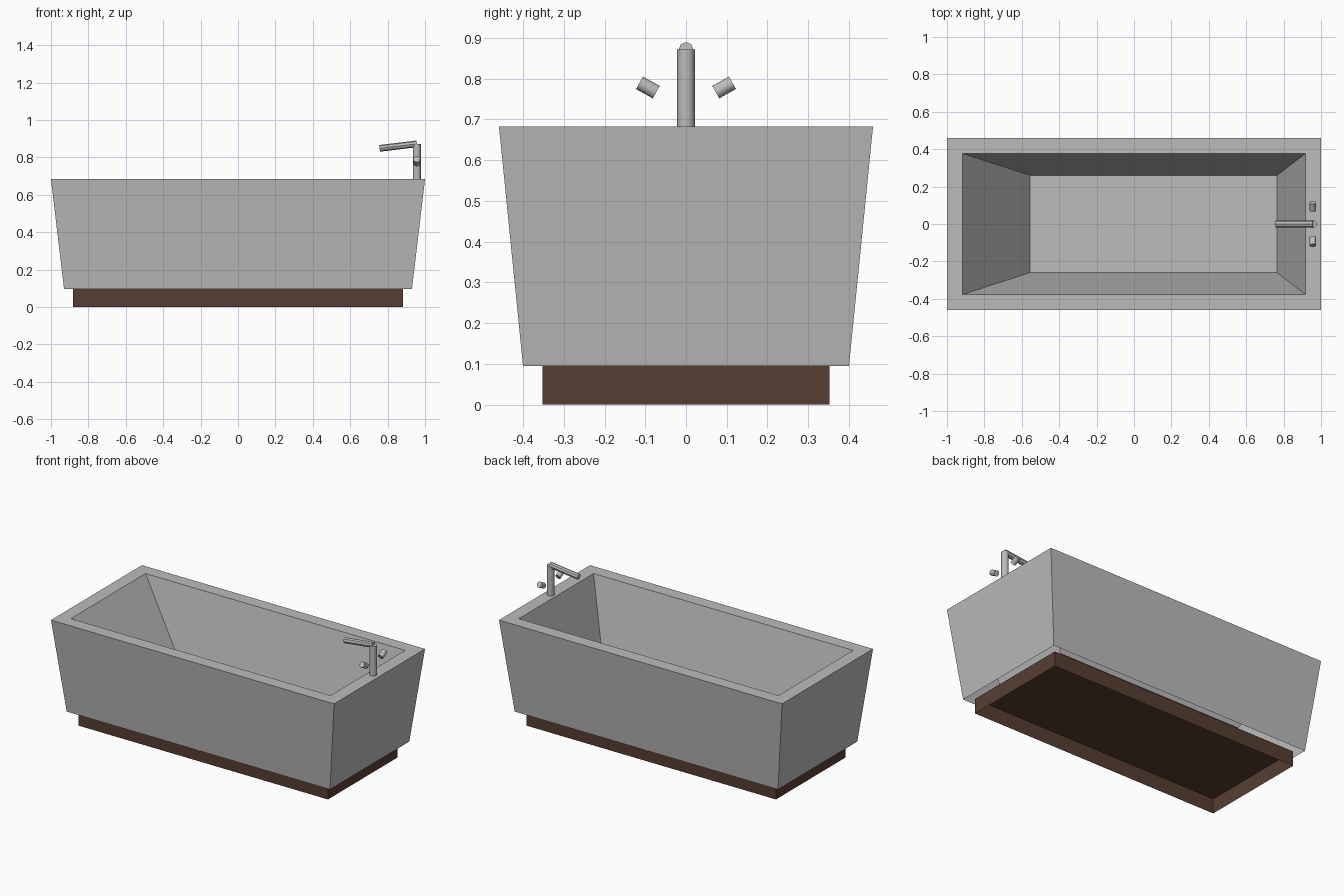
import bpy, bmesh, math
from mathutils import Vector

if "Cube" in bpy.data.objects:
    bpy.data.objects.remove(bpy.data.objects["Cube"])


def material(name, rgb):
    m = bpy.data.materials.new(name)
    m.diffuse_color = (*rgb, 1)
    m.use_nodes = True
    m.node_tree.nodes["Principled BSDF"].inputs["Base Color"].default_value = m.diffuse_color
    return m


ENAMEL = material("light grey enamel", (0.50, 0.50, 0.50))
WOOD = material("dark brown wood", (0.093, 0.048, 0.031))
METAL = material("grey metal", (0.50, 0.50, 0.50))


def add_object(name, bm, mat):
    me = bpy.data.meshes.new(name)
    bm.to_mesh(me)
    bm.free()
    me.materials.append(mat)
    ob = bpy.data.objects.new(name, me)
    bpy.context.collection.objects.link(ob)
    return ob


def ring_shell(name, rings, mat):
    """Skin rectangular rings (x0, x1, half_y, z) and cap the last one."""
    bm = bmesh.new()
    loops = [[bm.verts.new(p) for p in
              ((x0, -y, z), (x1, -y, z), (x1, y, z), (x0, y, z))]
             for x0, x1, y, z in rings]
    for a, b in zip(loops, loops[1:]):
        for i in range(4):
            j = (i + 1) % 4
            bm.faces.new((a[i], a[j], b[j], b[i]))
    bm.faces.new(loops[-1])
    return add_object(name, bm, mat)


def rod(name, p0, p1, radius, sides, mat, smooth=True):
    """Capped cylinder between two points."""
    p0, p1 = Vector(p0), Vector(p1)
    d = p1 - p0
    bm = bmesh.new()
    bmesh.ops.create_cone(bm, cap_ends=True, segments=sides, radius1=radius,
                          radius2=radius, depth=d.length)
    ob = add_object(name, bm, mat)
    ob.location = (p0 + p1) / 2
    ob.rotation_mode = 'QUATERNION'
    ob.rotation_quaternion = d.to_track_quat('Z', 'Y')
    if smooth:
        bpy.ops.object.select_all(action='DESELECT')
        ob.select_set(True)
        bpy.context.view_layer.objects.active = ob
        bpy.ops.object.shade_smooth_by_angle(angle=math.radians(40))
    return ob


TOP, LOW, FLOOR = 0.683, 0.095, 0.167

# tub: outer walls, rim, sloping inner walls, floor (open underneath)
ring_shell("tub", [(-0.93, 0.93, 0.40, LOW),
                   (-1.0, 1.0, 0.459, TOP),
                   (-0.917, 0.917, 0.377, TOP),
                   (-0.555, 0.765, 0.26, FLOOR)], ENAMEL)

# plinth: hollow box, open underneath
ring_shell("plinth", [(-0.882, 0.882, 0.352, 0.0),
                      (-0.882, 0.882, 0.352, LOW)], WOOD)

# drain plate on the tub floor
rod("drain", (0.65, 0, FLOOR), (0.65, 0, FLOOR + 0.004), 0.03, 16, METAL)

# tap post and sloping spout
rod("tap_post", (0.956, 0, TOP), (0.956, 0, 0.872), 0.0215, 16, METAL)
rod("tap_spout", (0.957, 0, 0.872), (0.757, 0, 0.848), 0.018, 8, METAL, False)

# pair of tilted tap handles
for side, label in ((-1, "front"), (1, "back")):
    rod(label + "_tap_handle", (0.956, side * 0.073, 0.767),
        (0.956, side * 0.114, 0.790), 0.0175, 16, METAL)
